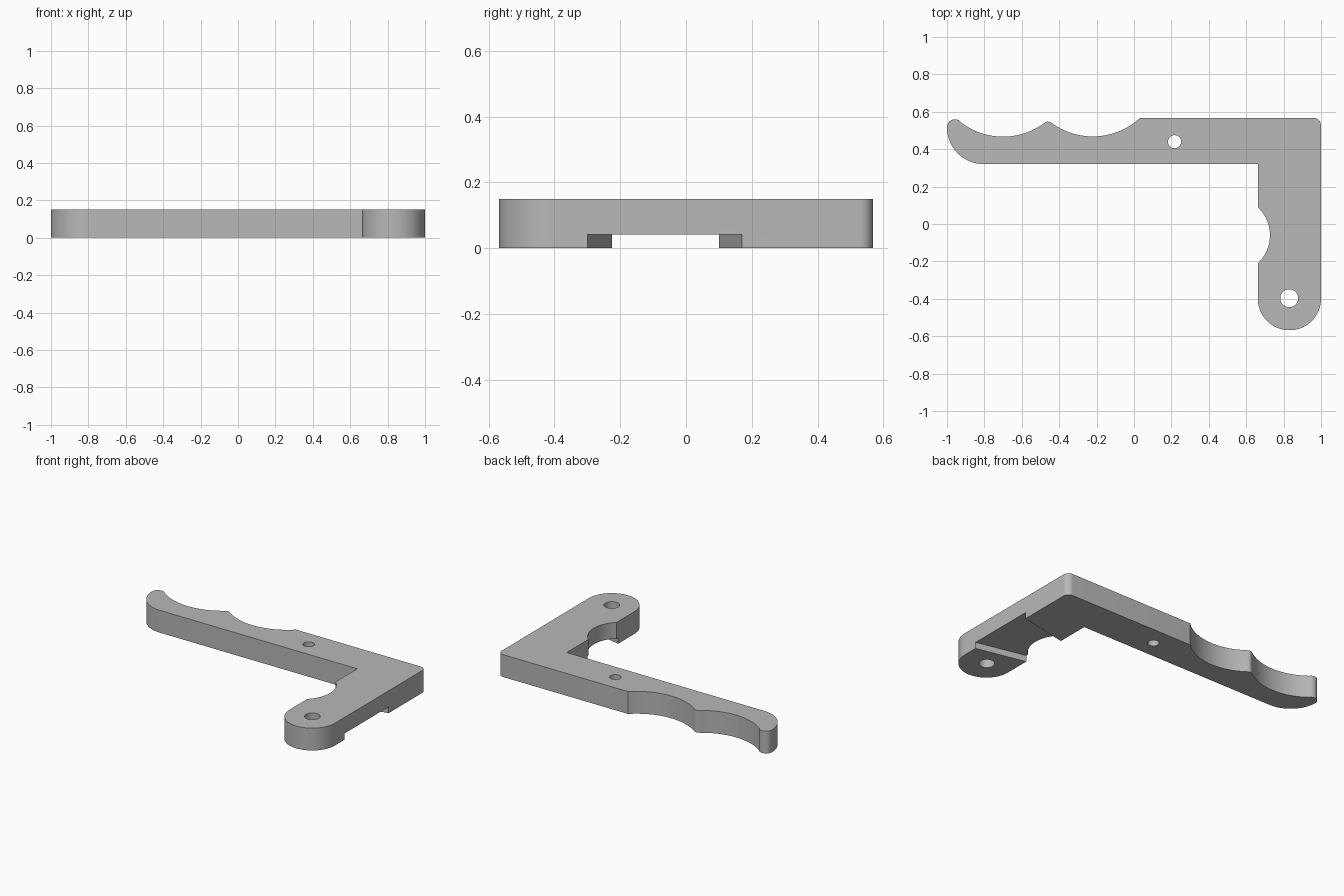
import bpy, bmesh
from math import cos, sin, radians

HEIGHT = 0.15
cube = bpy.data.objects.get("Cube")
if cube:
    bpy.data.objects.remove(cube, do_unlink=True)

grey = bpy.data.materials.new("plain grey")
grey.use_nodes = True
COLOUR = (0.48, 0.48, 0.48, 1)
grey.diffuse_color = COLOUR
grey.node_tree.nodes["Principled BSDF"].inputs["Base Color"].default_value = COLOUR


def arc(cx, cy, r, start, end, steps=24):
    """Points along a circular arc, angles in degrees."""
    angles = [radians(start + (end - start) * i / steps) for i in range(steps + 1)]
    return [(cx + r * cos(a), cy + r * sin(a)) for a in angles]


def prism(name, outline, z0, z1):
    """Upright solid from a flat outline."""
    bm = bmesh.new()
    face = bm.faces.new([bm.verts.new((x, y, z0)) for x, y in outline])
    top = bmesh.ops.extrude_face_region(bm, geom=[face])["geom"]
    verts = [v for v in top if isinstance(v, bmesh.types.BMVert)]
    bmesh.ops.translate(bm, verts=verts, vec=(0, 0, z1 - z0))
    bmesh.ops.recalc_face_normals(bm, faces=bm.faces)
    mesh = bpy.data.meshes.new(name)
    bm.to_mesh(mesh)
    bm.free()
    mesh.materials.append(grey)
    obj = bpy.data.objects.new(name, mesh)
    bpy.context.collection.objects.link(obj)
    return obj


def cut(target, cutter):
    """Subtract the cutter, then discard it."""
    cutter.hide_render = True
    mod = target.modifiers.new("cut", "BOOLEAN")
    mod.operation, mod.solver, mod.object = "DIFFERENCE", "EXACT", cutter
    bpy.context.view_layer.objects.active = target
    bpy.ops.object.modifier_apply(modifier=mod.name)
    bpy.data.objects.remove(cutter, do_unlink=True)


# Lever outline, clockwise from the handle tip
outline = (
    arc(-0.957, 0.517, 0.043, 170, 51, 12)         # rounded tip
    + arc(-0.70, 0.837, 0.37, 232, 306)            # outer finger scallop
    + arc(-0.46, 0.52, 0.027, 127, 53, 8)          # ridge between scallops
    + arc(-0.22, 0.838, 0.37, 234, 313.1)          # inner finger scallop
    + arc(0.96, 0.528, 0.04, 90, 0, 10)            # outer corner
    + arc(0.831, -0.399, 0.169, 0, -180, 40)       # rounded pivot end
    + arc(0.522, -0.06, 0.205, -47, 47)            # side bite
    + [(0.662, 0.32)]                              # inner corner
    + arc(-0.803, 0.517, 0.197, 270, 180)          # curved handle end
)
lever = prism("lever_body", outline, 0, HEIGHT)

# Through holes
for name, x, y, r in (("handle_hole", 0.217, 0.44, 0.035),
                      ("pivot_hole", 0.83, -0.397, 0.048)):
    cut(lever, prism(name, arc(x, y, r, 0, 350, 35), -0.1, HEIGHT + 0.1))

# Flared channel under the short arm, wider on the outer side
flare = [(0.62, -0.216), (1.04, -0.308), (1.04, 0.178), (0.62, 0.092)]
cut(lever, prism("underside_channel", flare, -0.1, 0.042))

# Smooth curved walls, crisp edges
bpy.ops.object.select_all(action="DESELECT")
lever.select_set(True)
bpy.context.view_layer.objects.active = lever
bpy.ops.object.shade_smooth_by_angle(angle=radians(30))
